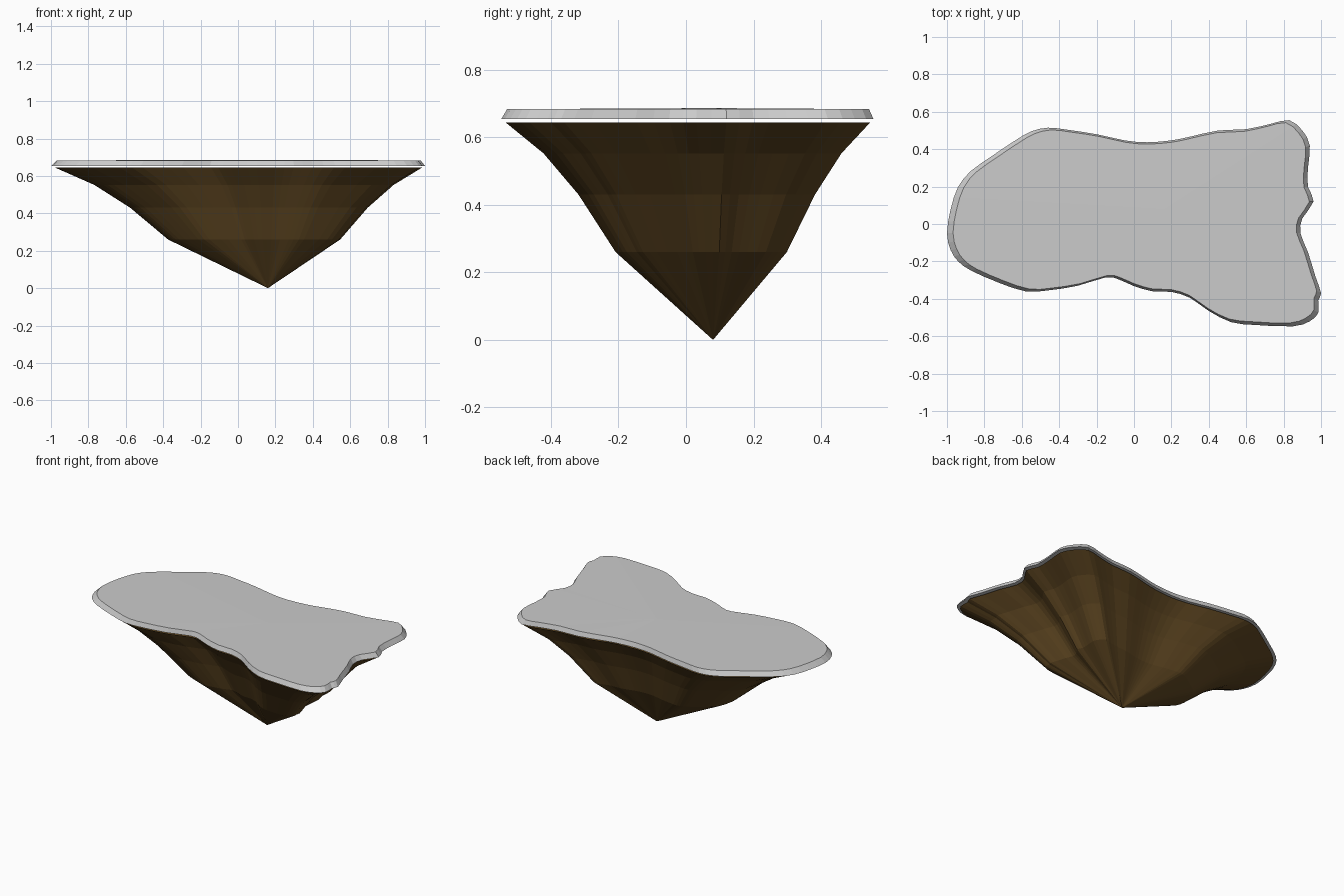
import bpy
import bmesh
from mathutils import Vector

if "Cube" in bpy.data.objects:
    bpy.data.objects.remove(bpy.data.objects["Cube"])

CENTRE = Vector((0.16, 0.08))

# Coastline seen from above, counter-clockwise
COAST = [
    (0.96, 0.12), (0.93, 0.2), (0.93, 0.3), (0.94, 0.42), (0.9, 0.5), (0.83, 0.555),
    (0.73, 0.535), (0.6, 0.507), (0.45, 0.5), (0.3, 0.467), (0.2, 0.447), (0.07, 0.437),
    (-0.05, 0.447), (-0.2, 0.48), (-0.35, 0.503), (-0.46, 0.515), (-0.55, 0.495),
    (-0.63, 0.45), (-0.75, 0.37), (-0.87, 0.285), (-0.94, 0.2), (-0.98, 0.08),
    (-1, -0.05), (-0.98, -0.14), (-0.94, -0.2), (-0.87, -0.25), (-0.72, -0.315),
    (-0.58, -0.36), (-0.46, -0.355), (-0.3, -0.33), (-0.15, -0.285), (-0.08, -0.297),
    (0, -0.332), (0.1, -0.36), (0.2, -0.363), (0.3, -0.395), (0.4, -0.465), (0.52, -0.525),
    (0.65, -0.54), (0.85, -0.547), (0.94, -0.52), (0.985, -0.475), (0.985, -0.41),
    (1, -0.37), (0.97, -0.28), (0.93, -0.15), (0.89, -0.05), (0.9, 0.03),
]


def smooth_loop(points):
    """Insert one Catmull-Rom midpoint between neighbouring points."""
    p = [Vector(q) for q in points]
    n = len(p)
    out = []
    for i in range(n):
        a, b, c, d = p[i - 1], p[i], p[(i + 1) % n], p[(i + 2) % n]
        out += [b, (9 * (b + c) - a - d) / 16]
    return out


OUTLINE = smooth_loop(COAST)


def stack(name, rings, bottom_z=None, top_z=None, colour=None):
    """Skin scaled coastline rings (scale, z), with optional fan points at the ends."""
    bm = bmesh.new()
    loops = []
    for scale, z in rings:
        loops.append([bm.verts.new((*(CENTRE + (p - CENTRE) * scale), z)) for p in OUTLINE])
    n = len(OUTLINE)
    for low, high in zip(loops, loops[1:]):
        for i in range(n):
            j = (i + 1) % n
            bm.faces.new((low[i], low[j], high[j], high[i]))
    if bottom_z is not None:
        tip = bm.verts.new((*CENTRE, bottom_z))
        for i in range(n):
            bm.faces.new((tip, loops[0][(i + 1) % n], loops[0][i]))
    if top_z is not None:
        tip = bm.verts.new((*CENTRE, top_z))
        for i in range(n):
            bm.faces.new((tip, loops[-1][i], loops[-1][(i + 1) % n]))
    mesh = bpy.data.meshes.new(name)
    bm.to_mesh(mesh)
    bm.free()
    if colour:
        mat = bpy.data.materials.new(name + "_colour")
        mat.diffuse_color = colour
        mat.use_nodes = True
        mat.node_tree.nodes["Principled BSDF"].inputs["Base Color"].default_value = mat.diffuse_color
        mesh.materials.append(mat)
    obj = bpy.data.objects.new(name, mesh)
    bpy.context.collection.objects.link(obj)
    return obj


# Hanging rock underside, tapering to a point
stack("island_rock", [(0.46, 0.26), (0.635, 0.43), (0.80, 0.552), (0.98, 0.644)],
      bottom_z=0.0, colour=(0.11, 0.06, 0.015, 1))

# Thin ground slab with a chamfered rim, floating just above the rock
stack("ground_slab", [(1.0, 0.653), (0.972, 0.683)], bottom_z=0.653, top_z=0.686)
